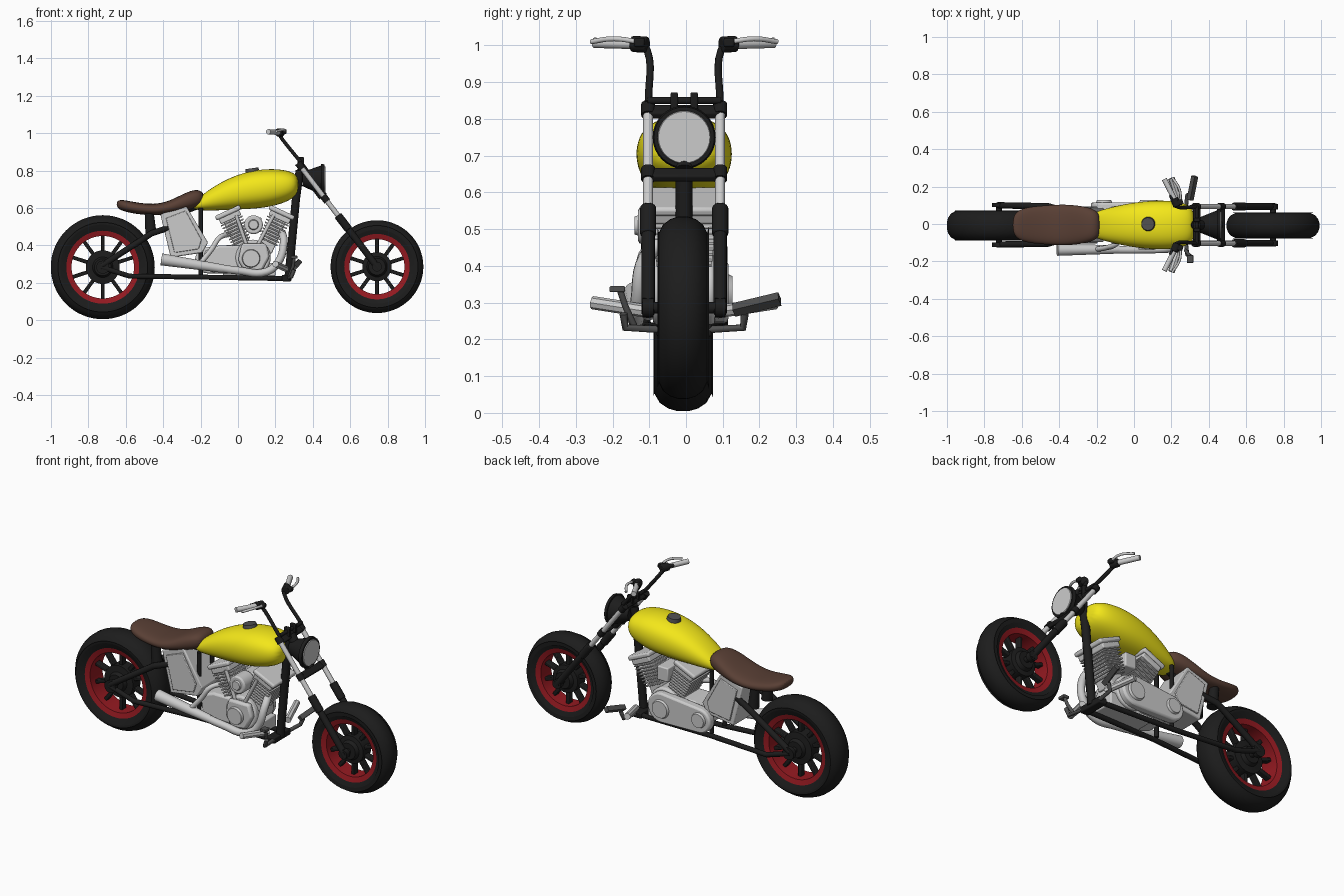
import bpy, bmesh, math
from mathutils import Vector, Matrix

if "Cube" in bpy.data.objects:
    bpy.data.objects.remove(bpy.data.objects["Cube"])

Y0 = -0.005  # centre plane of the bike


def material(name, col):
    m = bpy.data.materials.new(name)
    m.diffuse_color = (*col, 1)
    m.use_nodes = True
    m.node_tree.nodes["Principled BSDF"].inputs["Base Color"].default_value = m.diffuse_color
    return m


BLACK = material("black", (0.012, 0.012, 0.012))
RED = material("red", (0.3, 0.01, 0.015))
YELLOW = material("yellow", (0.9, 0.8, 0.01))
BROWN = material("brown", (0.1, 0.05, 0.035))
DARK = material("dark_grey", (0.08, 0.08, 0.08))
LENS = material("lens", (0.6, 0.6, 0.6))


def finish(name, bm, mat=None, bevel=0, sub=0, angle=40):
    bmesh.ops.recalc_face_normals(bm, faces=bm.faces)
    me = bpy.data.meshes.new(name)
    bm.to_mesh(me)
    bm.free()
    ob = bpy.data.objects.new(name, me)
    bpy.context.collection.objects.link(ob)
    if mat:
        me.materials.append(mat)
    if bevel:
        b = ob.modifiers.new("bevel", "BEVEL")
        b.width, b.segments = bevel, 2
    if sub:
        ob.modifiers.new("subsurf", "SUBSURF").levels = sub
        ob.modifiers["subsurf"].render_levels = sub
    bpy.ops.object.select_all(action="DESELECT")
    ob.select_set(True)
    bpy.context.view_layer.objects.active = ob
    bpy.ops.object.shade_smooth_by_angle(angle=math.radians(angle))
    return ob


def skin(bm, rings, closed=False, caps=True):
    vs = [[bm.verts.new(p) for p in r] for r in rings]
    n, m = len(vs[0]), len(vs)
    for i in range(m if closed else m - 1):
        for j in range(n):
            k, l = (i + 1) % m, (j + 1) % n
            bm.faces.new((vs[i][j], vs[i][l], vs[k][l], vs[k][j]))
    if caps and not closed:
        bm.faces.new(vs[0])
        bm.faces.new(vs[-1])


def rod(name, p, q, r, mat=None, r2=None, n=20, bevel=0):
    p, q = Vector(p), Vector(q)
    d = q - p
    mx = Matrix.Translation((p + q) / 2) @ d.to_track_quat("Z", "Y").to_matrix().to_4x4()
    bm = bmesh.new()
    bmesh.ops.create_cone(bm, cap_ends=True, segments=n, radius1=r,
                          radius2=r if r2 is None else r2, depth=d.length, matrix=mx)
    return finish(name, bm, mat, bevel)


def tube(name, pts, r, mat=None, smooth=True):
    cu = bpy.data.curves.new(name, "CURVE")
    cu.dimensions, cu.bevel_depth, cu.bevel_resolution = "3D", r, 3
    cu.use_fill_caps, cu.resolution_u = True, 6
    sp = cu.splines.new("BEZIER")
    sp.bezier_points.add(len(pts) - 1)
    for b, p in zip(sp.bezier_points, pts):
        b.co = p
        b.handle_left_type = b.handle_right_type = "AUTO" if smooth else "VECTOR"
    ob = bpy.data.objects.new(name, cu)
    bpy.context.collection.objects.link(ob)
    if mat:
        cu.materials.append(mat)
    bpy.ops.object.select_all(action="DESELECT")
    ob.select_set(True)
    bpy.context.view_layer.objects.active = ob
    bpy.ops.object.convert(target="MESH")
    bpy.ops.object.shade_smooth_by_angle(angle=math.radians(50))


def box(name, c, size, mat=None, tilt=0, bevel=0.006, off=(0, 0, 0)):
    # box of given size, shifted by off in its own frame, tilted about y at c
    bm = bmesh.new()
    mx = (Matrix.Translation(c) @ Matrix.Rotation(tilt, 4, "Y") @ Matrix.Translation(off)
          @ Matrix.Diagonal((*size, 1)))
    bmesh.ops.create_cube(bm, size=1, matrix=mx)
    return finish(name, bm, mat, bevel)


def prism(name, poly, y1, y2, mat=None, bevel=0.006):
    bm = bmesh.new()
    skin(bm, [[(x, y, z) for x, z in poly] for y in (y1, y2)])
    return finish(name, bm, mat, bevel)


def lathe(name, c, prof, mat=None, n=64):
    # closed (radius, y) profile turned about the y axis
    bm = bmesh.new()
    rings = [[(c[0] + r * math.cos(a), c[1] + y, c[2] + r * math.sin(a)) for r, y in prof]
             for a in (2 * math.pi * i / n for i in range(n))]
    skin(bm, rings, closed=True)
    return finish(name, bm, mat)


def loft(name, secs, power, mat, n=16):
    # superellipse sections: x, bottom z, top z, half width
    bm = bmesh.new()
    rings = []
    for x, zb, zt, hw in secs:
        ring = []
        for i in range(n):
            a = 2 * math.pi * i / n
            c, s = math.cos(a), math.sin(a)
            ring.append((x, Y0 + hw * math.copysign(abs(c) ** power, c),
                         (zb + zt) / 2 + (zt - zb) / 2 * math.copysign(abs(s) ** power, s)))
        rings.append(ring)
    skin(bm, rings)
    return finish(name, bm, mat, sub=2, angle=60)


# Wheels: tyre, rim, spokes, hub
def wheel(tag, x, z, R, w, rim, hub):
    c = (x, -0.008, z)
    half = [(rim - 0.01, 0.72 * w), (rim + 0.02, 0.9 * w), (rim + 0.045, w), (R - 0.05, 0.98 * w),
            (R - 0.022, 0.78 * w), (R - 0.007, 0.5 * w), (R, 0.2 * w)]
    lathe(tag + "_tyre", c, half + [(r, -y) for r, y in half[::-1]], BLACK)
    a, b = rim - 0.028, 0.78 * w
    lathe(tag + "_rim", c, [(rim, b), (a, b - 0.008), (a, 0.008 - b), (rim, -b)], RED)
    for i in range(10):
        t = 2 * math.pi * (i + 0.5) / 10
        box(tag + "_spoke", c, (a - hub + 0.03, 0.035, 0.02), BLACK, t, 0.004,
            ((a + hub) / 2, 0, 0))
    lathe(tag + "_hub", c, [(0.012, 0.06), (0.045, 0.06), (0.055, 0.04), (hub, 0.035),
                            (hub, -0.035), (0.055, -0.04), (0.045, -0.06), (0.012, -0.06)], BLACK, 32)
    rod(tag + "_axle", (x, Y0 - 0.115, z), (x, Y0 + 0.115, z), 0.016, BLACK)


wheel("rear", -0.723, 0.283, 0.278, 0.081, 0.195, 0.09)
wheel("front", 0.743, 0.286, 0.248, 0.07, 0.175, 0.078)

# Fuel tank with cap, and seat
loft("fuel_tank", [(-0.245, 0.595, 0.62, 0.045), (-0.2, 0.585, 0.665, 0.075),
                   (-0.11, 0.585, 0.73, 0.1), (0, 0.59, 0.783, 0.123), (0.12, 0.595, 0.81, 0.135),
                   (0.22, 0.615, 0.81, 0.13), (0.29, 0.645, 0.795, 0.112),
                   (0.325, 0.685, 0.765, 0.075)], 0.85, YELLOW)
rod("tank_cap", (0.078, Y0 + 0.005, 0.785), (0.074, Y0 + 0.005, 0.812), 0.04, DARK, 0.034, 24)
loft("seat", [(-0.65, 0.6, 0.64, 0.045), (-0.615, 0.582, 0.645, 0.085), (-0.55, 0.567, 0.63, 0.1),
              (-0.45, 0.558, 0.618, 0.108), (-0.37, 0.565, 0.635, 0.112), (-0.29, 0.582, 0.678, 0.105),
              (-0.22, 0.6, 0.705, 0.09), (-0.18, 0.63, 0.68, 0.06)], 0.75, BROWN)

# Oil box under the seat
prism("oil_box", [(-0.415, 0.565), (-0.28, 0.615), (-0.16, 0.415), (-0.19, 0.36), (-0.36, 0.335)],
      Y0 - 0.09, Y0 + 0.09)
for s in (-1, 1):
    prism("oil_box_panel", [(-0.385, 0.545), (-0.28, 0.585), (-0.195, 0.43), (-0.21, 0.38), (-0.34, 0.36)],
          Y0 + s * 0.085, Y0 + s * 0.098, bevel=0.003)

# Frame: neck, single downtube, backbone, lower rails, upper rear struts
tube("downtube", [(0.33, Y0, 0.8), (0.31, Y0, 0.65), (0.27, Y0, 0.225)], 0.023, BLACK, False)
rod("steering_neck", (0.335, Y0, 0.82), (0.455, Y0, 0.66), 0.025, BLACK)
tube("backbone", [(0.31, Y0, 0.73), (0, Y0, 0.66), (-0.22, Y0, 0.61), (-0.36, Y0, 0.55)], 0.02, BLACK)
box("frame_foot", (0.26, Y0, 0.225), (0.05, 0.15, 0.035), BLACK)
for s in (-1, 1):
    tube("lower_rail", [(0.27, Y0 + s * 0.055, 0.222), (-0.2, Y0 + s * 0.07, 0.23),
                        (-0.58, Y0 + s * 0.105, 0.235), (-0.73, Y0 + s * 0.107, 0.283)], 0.014, BLACK, False)
    tube("rear_strut", [(-0.73, Y0 + s * 0.105, 0.29), (-0.46, Y0 + s * 0.1, 0.465),
                        (-0.35, Y0 + s * 0.07, 0.5)], 0.017, BLACK, False)
    rod("axle_plate", (-0.723, Y0 + s * 0.095, 0.283), (-0.723, Y0 + s * 0.118, 0.283), 0.035, BLACK)
    rod("seat_spring", (-0.475, Y0 + s * 0.06, 0.575), (-0.465, Y0 + s * 0.06, 0.46), 0.024, BLACK, 0.03)
    rod("seat_tube", (-0.2, Y0 + s * 0.06, 0.6), (-0.2, Y0 + s * 0.06, 0.24), 0.012, BLACK)

# Front fork along the steering axis
def fork(z, s):
    return Vector((0.743 - (z - 0.286) * 0.762, Y0 + s * 0.098, z))


for s in (-1, 1):
    rod("fork_tube", fork(0.83, s), fork(0.3, s), 0.0135)
    rod("fork_slider", fork(0.5, s), fork(0.272, s), 0.018, BLACK)
    rod("fork_collar", fork(0.56, s), fork(0.485, s), 0.022, BLACK, bevel=0.004)
    rod("axle_clamp", fork(0.286, s * 0.85), fork(0.286, s * 1.15), 0.026, BLACK)
    rod("clamp_ring", fork(0.84, s), fork(0.81, s), 0.019, BLACK)
    rod("lower_clamp_ring", fork(0.665, s), fork(0.635, s), 0.019, BLACK)
for z in (0.82, 0.648):
    box("fork_clamp", fork(z, 0), (0.04, 0.2, 0.022), BLACK, 0.65)

# Headlamp: shell, rim and lens
rod("headlamp_shell", (0.345, Y0, 0.755), (0.45, Y0, 0.75), 0.038, BLACK, 0.08, 32)
rod("headlamp_rim", (0.445, Y0, 0.75), (0.463, Y0, 0.75), 0.086, BLACK, 0.082, 32)
rod("headlamp_lens", (0.455, Y0, 0.75), (0.467, Y0, 0.75), 0.076, LENS, 0.07, 32)

# Handlebar with risers, grips and levers
tube("bar_crossbar", [(0.335, Y0 - 0.1, 0.85), (0.335, Y0 + 0.1, 0.85)], 0.01, BLACK)
for s in (-1, 1):
    box("bar_riser", (0.335, Y0 + s * 0.027, 0.845), (0.035, 0.02, 0.055), BLACK, 0, 0.004)
    tube("handlebar", [(0.335, Y0 + s * 0.097, 0.845), (0.225, Y0 + s * 0.1, 0.985),
                       (0.215, Y0 + s * 0.115, 1.005), (0.195, Y0 + s * 0.16, 1.008)], 0.01, BLACK)
    rod("switch_housing", (0.232, Y0 + s * 0.1, 1.002), (0.215, Y0 + s * 0.142, 1.004), 0.022, BLACK, bevel=0.004)
    rod("grip", (0.215, Y0 + s * 0.14, 1.004), (0.162, Y0 + s * 0.245, 1.007), 0.014)
    tube("lever", [(0.25, Y0 + s * 0.125, 1.01), (0.243, Y0 + s * 0.19, 1.018),
                   (0.205, Y0 + s * 0.253, 1.01)], 0.007)
    box("lever_mount", (0.24, Y0 + s * 0.122, 1.008), (0.04, 0.03, 0.025), BLACK)

# V engine: finned cylinders, heads, pushrods
for s, cx in ((-1, -0.015), (1, 0.195)):
    c, t = (cx, Y0, 0.49), s * 0.43
    box("cylinder_barrel", c, (0.085, 0.11, 0.2), tilt=t, off=(0, 0, -0.03))
    for i in range(8):
        w = 0.105 + 0.003 * i
        box("cooling_fin", c, (w, 0.15 + 0.004 * i, 0.008), tilt=t, bevel=0.002, off=(0, 0, -0.075 + i * 0.017))
    box("cylinder_head", c, (0.12, 0.19, 0.03), tilt=t, off=(0, 0, 0.067))
    box("rocker_cover", c, (0.145, 0.205, 0.026), tilt=t, bevel=0.009, off=(0, 0, 0.093))
    rod("pushrod", (0.075 + s * 0.025, Y0 - 0.085, 0.39), (cx - s * 0.005, Y0 - 0.09, 0.56), 0.01, n=12)

# Air cleaner, carburettor, crankcase and gearbox
rod("air_cleaner", (0.083, Y0 - 0.03, 0.51), (0.083, Y0 - 0.125, 0.51), 0.05, n=32, bevel=0.008)
rod("air_cleaner_cap", (0.083, Y0 - 0.12, 0.51), (0.083, Y0 - 0.135, 0.51), 0.03, r2=0.024, n=24)
box("carburettor", (0.09, Y0 + 0.03, 0.51), (0.07, 0.12, 0.08))
rod("crankcase", (0.08, Y0 - 0.085, 0.335), (0.08, Y0 + 0.085, 0.335), 0.095, n=40, bevel=0.01)
prism("timing_cover", [(0.02, 0.41), (0.15, 0.41), (0.17, 0.34), (0.13, 0.265), (0.04, 0.25), (0, 0.32)],
      Y0 - 0.08, Y0 - 0.115, bevel=0.012)
rod("timing_cap", (0.07, Y0 - 0.11, 0.33), (0.07, Y0 - 0.13, 0.33), 0.05, r2=0.045, n=32)
box("engine_base", (0.06, Y0, 0.27), (0.28, 0.13, 0.07))
prism("gearbox", [(-0.17, 0.27), (-0.18, 0.37), (-0.1, 0.4), (0.02, 0.4), (0.02, 0.25), (-0.12, 0.25)],
      Y0 - 0.08, Y0 + 0.08, bevel=0.012)

# Primary drive cover on the far side
cover = [(0.08 + 0.085 * math.cos(a), 0.33 + 0.085 * math.sin(a))
         for a in (math.radians(-90 + 15 * i) for i in range(13))]
cover += [(-0.16 + 0.07 * math.cos(a), 0.32 + 0.07 * math.sin(a))
          for a in (math.radians(90 + 15 * i) for i in range(13))]
prism("primary_cover", cover, Y0 + 0.07, Y0 + 0.12, bevel=0.01)
for x, r in ((0.08, 0.055), (-0.16, 0.045)):
    rod("primary_cap", (x, Y0 + 0.115, 0.325), (x, Y0 + 0.132, 0.325), r, r2=r * 0.85, n=32)

# Exhaust pipes and silencer
tube("front_exhaust", [(0.235, -0.06, 0.47), (0.245, -0.11, 0.42), (0.215, -0.13, 0.31), (0.15, -0.135, 0.258),
                       (0, -0.138, 0.265), (-0.14, -0.138, 0.285)], 0.021)
rod("silencer", (-0.08, -0.136, 0.275), (-0.41, -0.138, 0.325), 0.022, r2=0.032, n=24)
tube("rear_exhaust", [(-0.05, -0.06, 0.46), (-0.1, -0.11, 0.44), (-0.14, -0.125, 0.38),
                      (-0.2, -0.135, 0.305)], 0.014)

# Foot pegs and pedals
for s in (-1, 1):
    tube("peg_bracket", [(0.27, Y0 + s * 0.03, 0.225), (0.285, Y0 + s * 0.16, 0.232),
                         (0.3, Y0 + s * 0.165, 0.27)], 0.011, DARK, False)
    rod("foot_peg", (0.255, Y0 + s * 0.09, 0.275), (0.2, Y0 + s * 0.25, 0.3), 0.018, n=8)
rod("brake_pedal", (0.3, 0.13, 0.28), (0.325, 0.255, 0.31), 0.019, DARK, n=4)
tube("shift_lever", [(0.275, -0.14, 0.235), (0.295, -0.165, 0.29), (0.3, -0.18, 0.335)], 0.009, DARK, False)
box("shift_pad", (0.3, -0.187, 0.337), (0.035, 0.042, 0.016), DARK, 0, 0.003)
